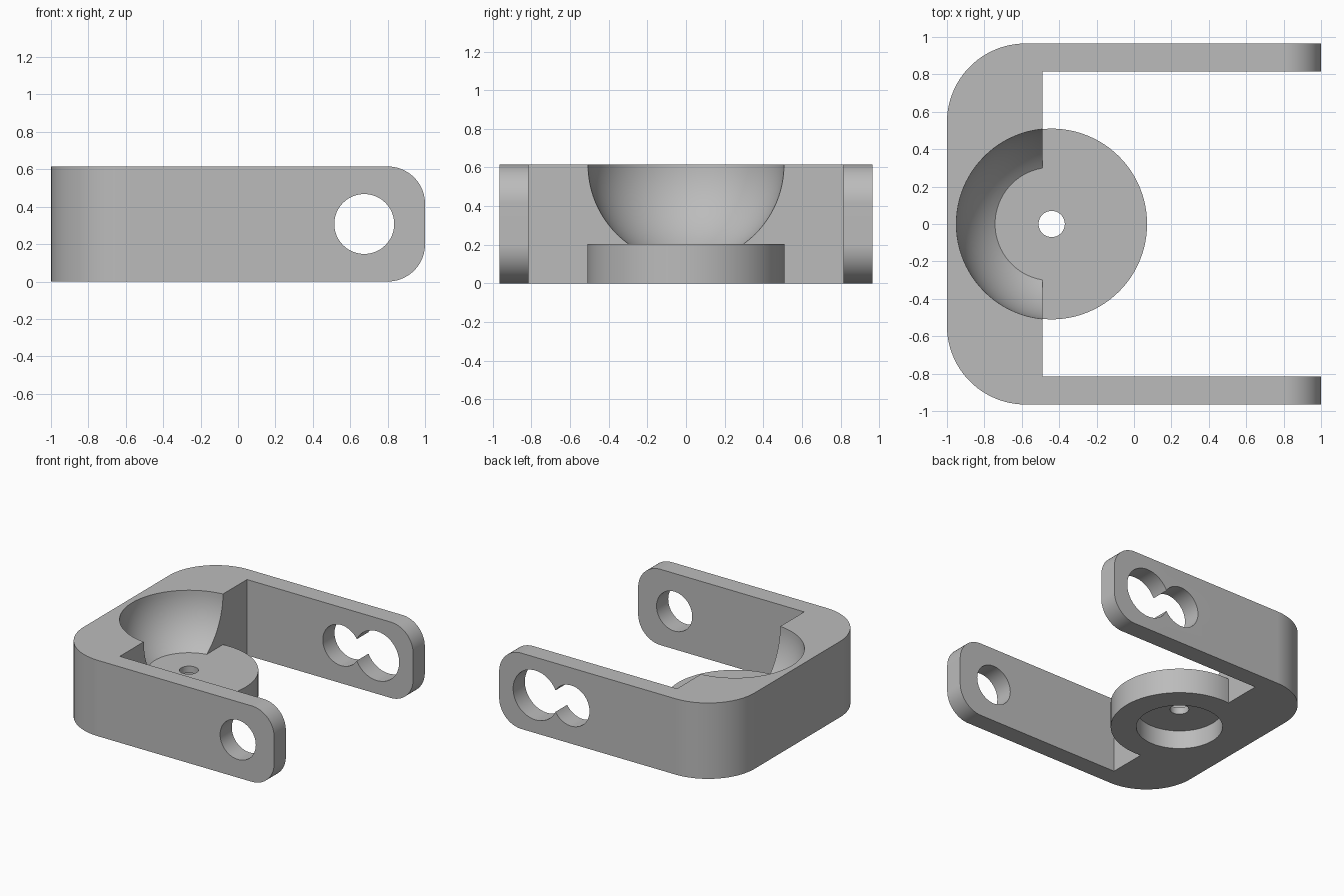
import bpy, bmesh
from math import sin, cos, pi, radians
from mathutils import Matrix, Vector

if "Cube" in bpy.data.objects:
    bpy.data.objects.remove(bpy.data.objects["Cube"])

HEIGHT, HALF_W, ARM_IN = 0.615, 0.965, 0.815
WALL_X, HUB_X, HUB_R, HUB_H = -0.49, -0.44, 0.51, 0.205
HOLE_Z = HEIGHT / 2


def add_object(name, bm):
    bmesh.ops.recalc_face_normals(bm, faces=bm.faces)
    mesh = bpy.data.meshes.new(name)
    bm.to_mesh(mesh)
    bm.free()
    obj = bpy.data.objects.new(name, mesh)
    bpy.context.collection.objects.link(obj)
    return obj


def arc(cx, cy, r, start, end, n=24):
    angles = [radians(start + (end - start) * i / n) for i in range(n + 1)]
    return [(cx + r * cos(a), cy + r * sin(a)) for a in angles]


def prism(name, points, to_3d, direction):
    bm = bmesh.new()
    face = bm.faces.new([bm.verts.new(to_3d(*p)) for p in points])
    new = bmesh.ops.extrude_face_region(bm, geom=[face])["geom"]
    bmesh.ops.translate(bm, vec=Vector(direction),
                        verts=[v for v in new if isinstance(v, bmesh.types.BMVert)])
    return add_object(name, bm)


def cylinder(name, r, centre, depth, axis="Z"):
    bm = bmesh.new()
    turn = Matrix.Rotation(pi / 2, 4, "X") if axis == "Y" else Matrix()
    bmesh.ops.create_cone(bm, cap_ends=True, segments=96, radius1=r, radius2=r,
                          depth=depth, matrix=Matrix.Translation(centre) @ turn)
    return add_object(name, bm)


def combine(target, tool, operation):
    mod = target.modifiers.new(operation, "BOOLEAN")
    mod.operation, mod.solver, mod.object = operation, "EXACT", tool
    bpy.context.view_layer.objects.active = target
    bpy.ops.object.modifier_apply(modifier=mod.name)
    bpy.data.objects.remove(tool)


# U-shaped plan with rounded outer corners
R = 0.42
plan = [(1.1, -HALF_W), (1.1, -ARM_IN), (WALL_X, -ARM_IN),
        (WALL_X, ARM_IN), (1.1, ARM_IN), (1.1, HALF_W)]
plan += arc(R - 1, HALF_W - R, R, 90, 180) + arc(R - 1, R - HALF_W, R, 180, 270)
bracket = prism("bracket", plan, lambda x, y: (x, y, -0.1), (0, 0, 1))

# Side outline rounds the arm tips
T = 0.2
side = [(-1.2, HEIGHT), (-1.2, 0)]
side += arc(1 - T, T, T, -90, 0) + arc(1 - T, HEIGHT - T, T, 0, 90)
combine(bracket, prism("tip_outline", side, lambda x, z: (x, -1.2, z), (0, 2.4, 0)),
        "INTERSECT")

# Spherical pocket in the wall
bm = bmesh.new()
bmesh.ops.create_uvsphere(bm, u_segments=96, v_segments=48, radius=HUB_R,
                          matrix=Matrix.Translation((HUB_X, 0, HEIGHT)))
combine(bracket, add_object("pocket_cutter", bm), "DIFFERENCE")

# Round hub with a counterbore below and a small through hole
combine(bracket, cylinder("hub", HUB_R, (HUB_X, 0, HUB_H / 2), HUB_H), "UNION")
combine(bracket, cylinder("counterbore", 0.32, (HUB_X, 0, 0), 0.3), "DIFFERENCE")
combine(bracket, cylinder("centre_hole", 0.07, (HUB_X, 0, 0.2), 0.6), "DIFFERENCE")

# Arm holes: one in front, two overlapping at the back
for name, r, x, y in [("front_hole", 0.16, 0.675, -0.9),
                      ("back_large_hole", 0.2, 0.675, 0.9),
                      ("back_small_hole", 0.165, 0.355, 0.9)]:
    combine(bracket, cylinder(name, r, (x, y, HOLE_Z), 0.4, "Y"), "DIFFERENCE")

# Plain grey finish
grey = bpy.data.materials.new("grey")
grey.use_nodes = True
colour = (0.5, 0.5, 0.5, 1)
grey.diffuse_color = colour
grey.node_tree.nodes["Principled BSDF"].inputs["Base Color"].default_value = colour
bracket.data.materials.clear()
bracket.data.materials.append(grey)
for poly in bracket.data.polygons:
    poly.material_index = 0

# Smooth curves, crisp edges
bpy.ops.object.select_all(action="DESELECT")
bracket.select_set(True)
bpy.context.view_layer.objects.active = bracket
bpy.ops.object.shade_smooth_by_angle(angle=radians(30))
weighted = bracket.modifiers.new("weighted_normals", "WEIGHTED_NORMAL")
weighted.keep_sharp = True
